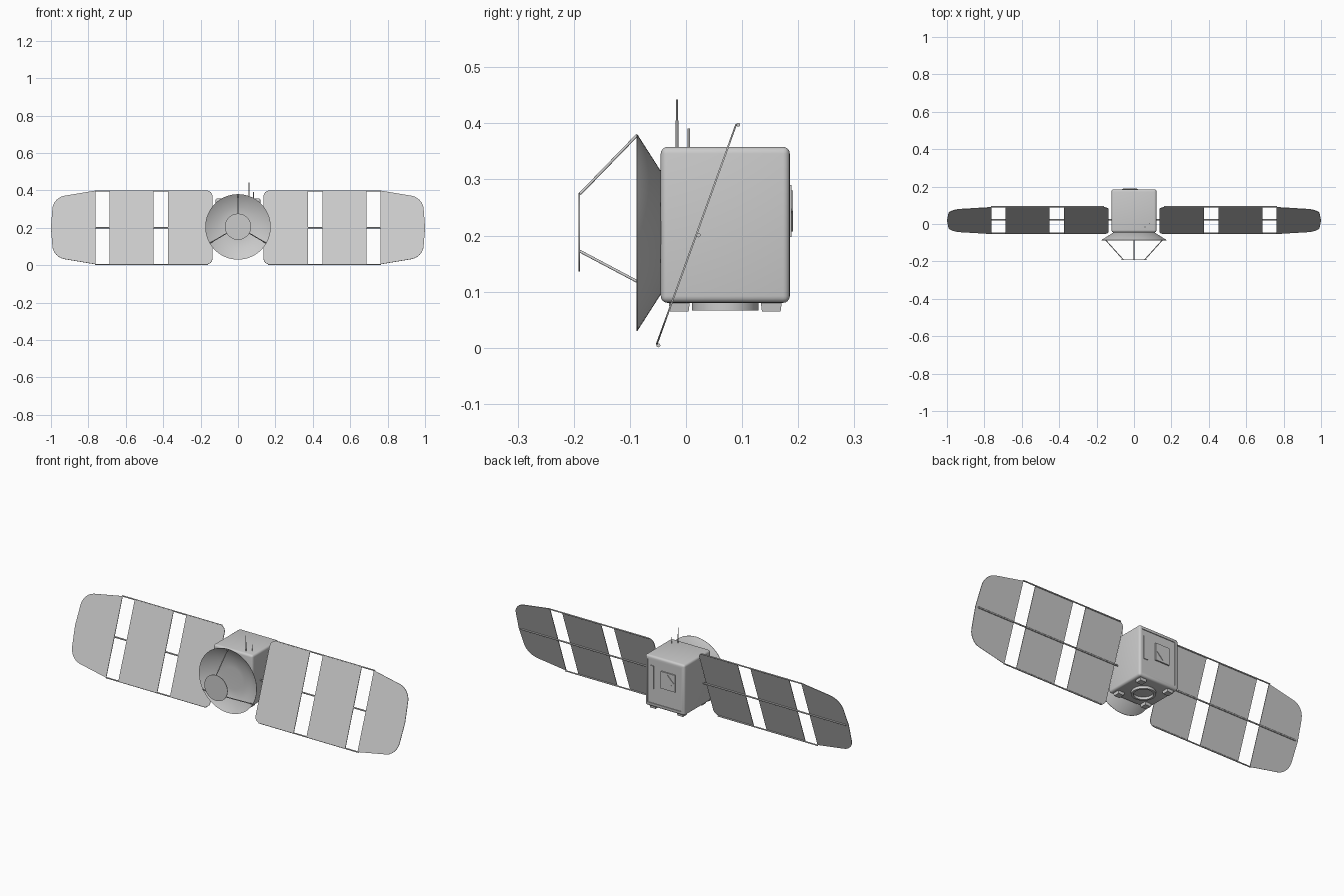
import bpy, bmesh, math
from mathutils import Vector, Matrix

if "Cube" in bpy.data.objects:
    bpy.data.objects.remove(bpy.data.objects["Cube"])

C = Vector((0, 0.020, 0.2015))                # wing axis centre
UP = Vector((0, 0.142, 0.393)).normalized()   # direction across the tilted wing
BACK = Vector((0, UP.z, -UP.y))               # rear normal of the wing


def finish(name, bm, smooth=False, mirror=(False, False)):
    bmesh.ops.recalc_face_normals(bm, faces=bm.faces)
    me = bpy.data.meshes.new(name)
    bm.to_mesh(me)
    bm.free()
    ob = bpy.data.objects.new(name, me)
    bpy.context.collection.objects.link(ob)
    if any(mirror):
        m = ob.modifiers.new("mirror", "MIRROR")
        m.use_axis = (mirror[0], mirror[1], False)
    if smooth:
        bpy.ops.object.select_all(action='DESELECT')
        ob.select_set(True)
        bpy.context.view_layer.objects.active = ob
        bpy.ops.object.shade_smooth_by_angle(angle=math.radians(35))
    return ob


def box(name, lo, hi, bevel=0.0, turn=0.0, mirror=(False, False)):
    lo, hi = Vector(lo), Vector(hi)
    bm = bmesh.new()
    bmesh.ops.create_cube(bm, size=1, matrix=Matrix.Translation((lo + hi) / 2)
                          @ Matrix.Rotation(turn, 4, 'Y')
                          @ Matrix.Diagonal((*(hi - lo), 1)))
    if bevel:
        bmesh.ops.bevel(bm, geom=bm.edges[:], offset=bevel, segments=4,
                        profile=0.5, affect='EDGES')
    return finish(name, bm, bevel > 0, mirror)


def rod(name, a, b, r, mirror=(False, False)):
    a, b = Vector(a), Vector(b)
    d = b - a
    bm = bmesh.new()
    bmesh.ops.create_cone(bm, cap_ends=True, segments=12, radius1=r, radius2=r, depth=d.length,
                          matrix=Matrix.Translation((a + b) / 2)
                          @ d.to_track_quat('Z', 'Y').to_matrix().to_4x4())
    return finish(name, bm, True, mirror)


def lathe(name, profile, centre, axis, n=64):
    # profile of (radius, position along axis)
    bm = bmesh.new()
    vs = [bm.verts.new((r, 0, h)) for r, h in profile]
    es = [bm.edges.new(p) for p in zip(vs, vs[1:])]
    bmesh.ops.spin(bm, geom=vs + es, cent=(0, 0, 0), axis=(0, 0, 1), angle=2 * math.pi,
                   steps=n, use_merge=True)
    bmesh.ops.remove_doubles(bm, verts=bm.verts, dist=1e-5)
    bmesh.ops.transform(bm, verts=bm.verts, matrix=Matrix.Translation(centre)
                        @ Vector(axis).to_track_quat('Z', 'Y').to_matrix().to_4x4())
    return finish(name, bm, True)


def wing_point(x, t, back=0.0):
    return C + Vector((x, 0, 0)) + UP * t + BACK * back


def panel(name, pts, corners=(), radius=0.0):
    bm = bmesh.new()
    vs = [bm.verts.new(wing_point(x, t, -0.003)) for x, t in pts]
    bm.faces.new(vs)
    if corners:
        bmesh.ops.bevel(bm, geom=[vs[i] for i in corners], offset=radius, segments=6,
                        profile=0.5, affect='VERTICES')
    ext = bmesh.ops.extrude_face_region(bm, geom=bm.faces[:])
    bmesh.ops.translate(bm, vec=BACK * 0.003,
                        verts=[g for g in ext['geom'] if isinstance(g, bmesh.types.BMVert)])
    return finish(name, bm, False, (True, False))


# body with recessed rear hatch
body = box("body", (-0.12, -0.045, 0.08), (0.12, 0.185, 0.358), 0.012)
cutter = box("hatch_cutter", (-0.1, 0.181, 0.1), (0.105, 0.2, 0.338))
cutter.hide_render = True
cutter.hide_viewport = True
cut = body.modifiers.new("hatch", "BOOLEAN")
cut.operation = 'DIFFERENCE'
cut.object = cutter

# rear instruments
box("rear_slot_plate", (0.068, 0.178, 0.18), (0.092, 0.185, 0.305))
box("rear_sensor_base", (-0.064, 0.178, 0.197), (0.022, 0.188, 0.29))
box("rear_sensor_diamond", (-0.047, 0.184, 0.2175), (0.005, 0.191, 0.2695), turn=math.pi / 4)

# dish
lathe("dish", [(0, 0.003), (0.06, 0.004), (0.114, 0.006), (0.175, 0.043),
               (0.175, 0.0415), (0.11, 0.0), (0, -0.001)], (0, -0.045, 0.205), (0, -1, 0))
lathe("sub_reflector", [(0, 0), (0.07, 0), (0.07, 0.003), (0, 0.003)],
      (0, -0.1885, 0.206), (0, -1, 0))
for i, deg in enumerate((90, 210, 330)):
    c, s = math.cos(math.radians(deg)), math.sin(math.radians(deg))
    rod(f"dish_strut_{i}", (0.174 * c, -0.087, 0.205 + 0.174 * s),
        (0.068 * c, -0.189, 0.206 + 0.068 * s), 0.0025)

# solar wings
H = 0.209
panel("inner_panel", [(0.137, -H), (0.375, -H), (0.375, H), (0.137, H)], (0, 3), 0.03)
panel("middle_panel", [(0.453, -H), (0.688, -H), (0.688, H), (0.453, H)])
panel("outer_panel", [(0.762, -H), (0.988, -0.169), (1.0, 0), (0.988, 0.169), (0.762, H)],
      (1, 3), 0.06)
both = (True, False)
rod("wing_spar", wing_point(0.115, 0, 0.002), wing_point(0.985, 0, 0.002), 0.004, both)
for side, t in (("upper", H), ("lower", -H)):
    rod(f"wing_rail_{side}", wing_point(0.16, t, 0.002), wing_point(0.765, t, 0.002), 0.0035, both)

# antennas
rod("tall_antenna_base", (0.059, -0.016, 0.35), (0.059, -0.016, 0.405), 0.0024)
rod("tall_antenna_tip", (0.059, -0.016, 0.40), (0.059, -0.016, 0.442), 0.0017)
rod("short_antenna", (0.083, 0.005, 0.35), (0.083, 0.005, 0.391), 0.002)

# underside ring and feet
lathe("base_ring", [(0.059, -0.002), (0.059, 0.014), (0.048, 0.014), (0.048, -0.002)],
      (0, 0.07, 0.08), (0, 0, -1))
bm = bmesh.new()
bmesh.ops.create_cube(bm, size=1, matrix=Matrix.Diagonal((0.038, 0.038, 0.018, 1)))
for v in bm.verts:
    if v.co.z < 0:
        v.co.x *= 0.88
        v.co.y *= 0.88
bmesh.ops.translate(bm, vec=(0.083, 0.082, 0), verts=bm.verts)
feet = finish("feet", bm, False, (True, True))
feet.location = (0, 0.07, 0.074)
